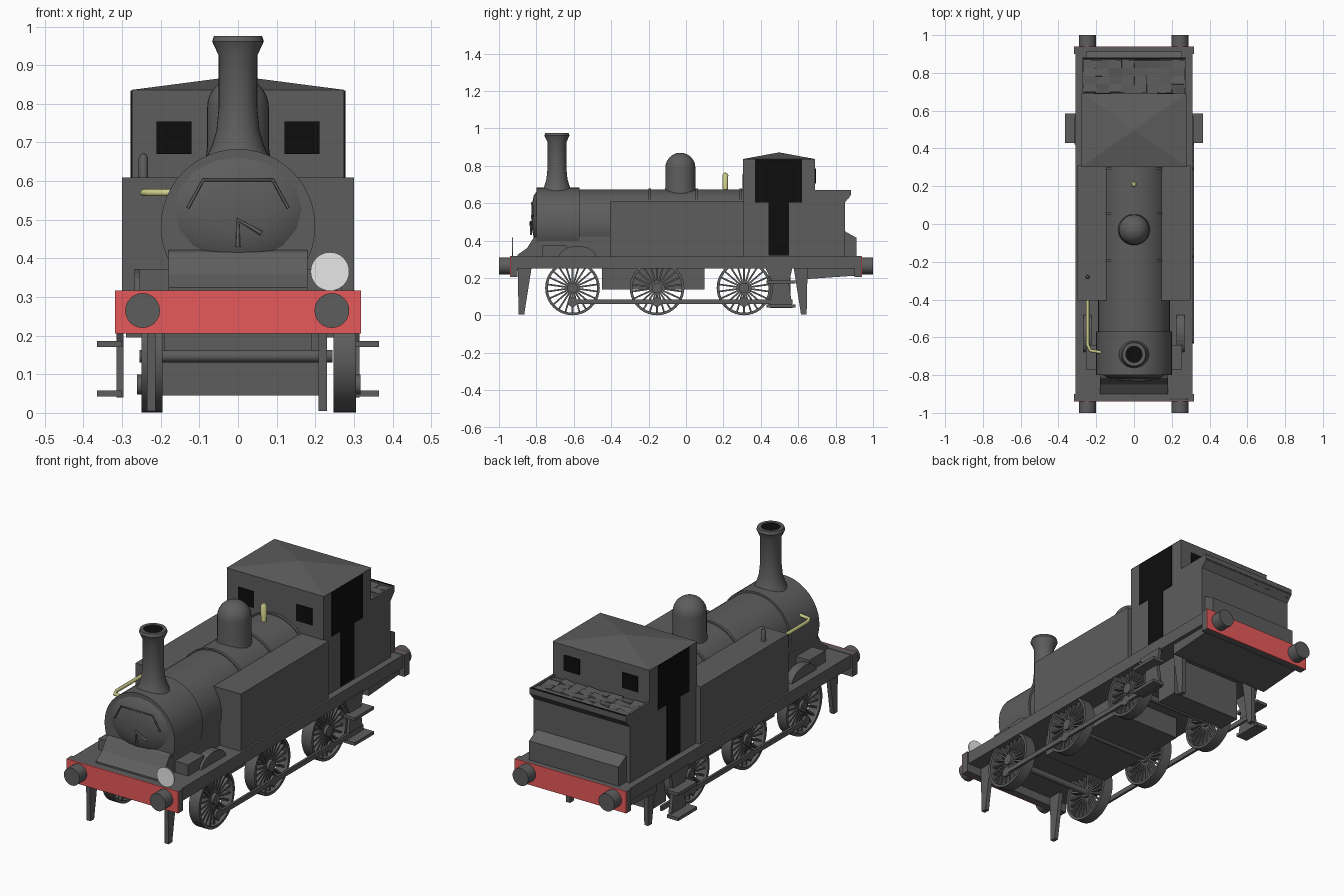
import bpy, bmesh, math, random
from mathutils import Matrix, Vector

random.seed(4)
if "Cube" in bpy.data.objects:
    bpy.data.objects.remove(bpy.data.objects["Cube"], do_unlink=True)


def material(name, r, g, b):
    m = bpy.data.materials.new(name)
    m.use_nodes = True
    m.diffuse_color = (r, g, b, 1)
    m.node_tree.nodes["Principled BSDF"].inputs["Base Color"].default_value = (r, g, b, 1)
    return m


GREY = material("dark_grey", 0.11, 0.11, 0.11)
BLACK = material("black", 0.004, 0.004, 0.004)
RED = material("beam_red", 0.8, 0.1, 0.1)
BRASS = material("pale_brass", 0.62, 0.62, 0.26)
WHITE = material("lamp_white", 0.8, 0.8, 0.8)


def finish(name, bm, mat, smooth=False):
    bmesh.ops.recalc_face_normals(bm, faces=bm.faces)
    me = bpy.data.meshes.new(name)
    bm.to_mesh(me)
    bm.free()
    ob = bpy.data.objects.new(name, me)
    bpy.context.collection.objects.link(ob)
    me.materials.append(mat)
    if smooth:
        bpy.ops.object.select_all(action="DESELECT")
        ob.select_set(True)
        bpy.context.view_layer.objects.active = ob
        bpy.ops.object.shade_smooth_by_angle(angle=math.radians(35))
    return ob


def add_box(bm, x, y, z):
    lo, hi = Vector((x[0], y[0], z[0])), Vector((x[1], y[1], z[1]))
    mat = Matrix.Translation((lo + hi) / 2) @ Matrix.Diagonal((*(hi - lo), 1))
    return bmesh.ops.create_cube(bm, size=1, matrix=mat)


def box(name, x, y, z, mat=GREY):
    bm = bmesh.new()
    add_box(bm, x, y, z)
    return finish(name, bm, mat)


def prism(name, outline, x0, x1, mat=GREY):
    """Extrude a (y, z) outline across x."""
    bm = bmesh.new()
    face = bm.faces.new([bm.verts.new((x0, y, z)) for y, z in outline])
    ext = bmesh.ops.extrude_face_region(bm, geom=[face])
    moved = [v for v in ext["geom"] if isinstance(v, bmesh.types.BMVert)]
    bmesh.ops.translate(bm, verts=moved, vec=(x1 - x0, 0, 0))
    return finish(name, bm, mat)


def add_lathe(bm, profile, axis, loc, sides=32, closed=False):
    """Revolve (radius, height) points about an axis through loc."""
    turn = {"z": Matrix(), "y": Matrix.Rotation(-math.pi / 2, 4, "X"),
            "x": Matrix.Rotation(math.pi / 2, 4, "Y")}[axis]
    mat = Matrix.Translation(loc) @ turn
    pts = [bm.verts.new(mat @ Vector((r, 0, h))) for r, h in profile]
    n = len(pts)
    edges = [bm.edges.new((pts[i], pts[(i + 1) % n])) for i in range(n if closed else n - 1)]
    bmesh.ops.spin(bm, geom=pts + edges, cent=loc, axis=mat.to_3x3() @ Vector((0, 0, 1)),
                   angle=2 * math.pi, steps=sides, use_merge=True)
    bmesh.ops.remove_doubles(bm, verts=bm.verts, dist=1e-5)


def lathe(name, profile, axis, loc, mat=GREY, sides=32):
    bm = bmesh.new()
    add_lathe(bm, profile, axis, loc, sides)
    return finish(name, bm, mat, True)


def rod(name, r, length, axis, loc, mat=GREY, sides=24):
    return lathe(name, [(0, 0), (r, 0), (r, length), (0, length)], axis, loc, mat, sides)


def tube(name, points, r, mat=GREY):
    cu = bpy.data.curves.new(name, "CURVE")
    cu.dimensions = "3D"
    cu.bevel_depth, cu.bevel_resolution, cu.use_fill_caps = r, 2, True
    sp = cu.splines.new("POLY")
    sp.points.add(len(points) - 1)
    for p, co in zip(sp.points, points):
        p.co = (*co, 1)
    cu.materials.append(mat)
    ob = bpy.data.objects.new(name, cu)
    bpy.context.collection.objects.link(ob)


# Footplate, underframe and end beams
box("footplate", (-0.31, 0.31), (-0.93, 0.93), (0.25, 0.315))
box("underframe", (-0.19, 0.19), (-0.45, 0.1), (0.14, 0.26))
box("ashpan", (-0.195, 0.21), (0.44, 0.56), (0.045, 0.26))
prism("rear_tray", [(0.65, 0.26), (0.65, 0.195), (0.91, 0.213), (0.91, 0.26)], -0.29, 0.29)
for end, s in (("front", -1), ("rear", 1)):
    ys = sorted((s * 0.9, s * 0.936))
    box(end + "_beam", (-0.318, 0.318), ys, (0.205, 0.317))
    box(end + "_beam_face", (-0.318, 0.318), sorted((s * 0.936, s * 0.941)), (0.205, 0.317), RED)
    for x in (-0.247, 0.243):
        rod(end + "_buffer", 0.045, 0.062, "y", (x, -1.0 if s < 0 else 0.938, 0.265))

# Boiler, smokebox and bands
C = 0.483
rod("boiler", 0.19, 0.97, "y", (0, -0.6, C), sides=48)
rod("smokebox", 0.2, 0.23, "y", (0, -0.8, C), sides=48)
for y in (-0.2, 0.05, 0.285):
    rod("boiler_band", 0.196, 0.014, "y", (0, y, C), sides=48)
door = lathe("smokebox_door", [(0, -0.026), (0.08, -0.022), (0.14, -0.012), (0.17, 0.005)],
             "y", (0, 0, 0), sides=16)
door.location = (0, -0.802, 0.528)
door.scale = (1, 1, 0.81)
tube("door_rail", [(-0.13, -0.82, 0.53), (-0.09, -0.824, 0.603), (0.09, -0.824, 0.603),
                   (0.13, -0.82, 0.53)], 0.004)
tube("door_handle", [(0, -0.828, 0.43), (0, -0.83, 0.5), (0.06, -0.828, 0.465)], 0.006)
prism("smokebox_saddle", [(-0.9, 0.31), (-0.9, 0.325), (-0.85, 0.36), (-0.815, 0.415),
                          (-0.78, 0.43), (-0.4, 0.43), (-0.4, 0.31)], -0.18, 0.18)

# Chimney, dome and fittings
lathe("chimney", [(0.085, 0.655), (0.068, 0.69), (0.056, 0.73), (0.05, 0.79), (0.05, 0.925),
                  (0.067, 0.962), (0.062, 0.976), (0.045, 0.976), (0.045, 0.93)], "z", (0, -0.69, 0))
rod("chimney_hole", 0.046, 0.005, "z", (0, -0.69, 0.966), BLACK)
dome = [(0.08 * math.cos(a * math.pi / 16), 0.79 + 0.08 * math.sin(a * math.pi / 16)) for a in range(9)]
lathe("steam_dome", [(0.086, 0.64), (0.08, 0.69)] + dome, "z", (0, -0.03, 0))
lathe("whistle", [(0.013, 0.66), (0.016, 0.75), (0.009, 0.762), (0, 0.764)], "z", (0, 0.21, 0), BRASS, 12)
lathe("tank_vent", [(0.012, 0.6), (0.012, 0.66), (0.007, 0.67), (0, 0.672)], "z", (-0.245, -0.28, 0), GREY, 12)
tube("brass_pipe", [(-0.245, -0.4, 0.57), (-0.245, -0.64, 0.57), (-0.232, -0.67, 0.57),
                    (-0.17, -0.68, 0.57)], 0.009, BRASS)
rod("lamp_disc", 0.05, 0.006, "y", (0.238, -0.93, 0.366), WHITE, 32)

# Side tanks, front boxes and splashers
for side, s in (("right", -1), ("left", 1)):
    box(side + "_tank", sorted((s * 0.145, s * 0.3)), (-0.405, 0.31), (0.31, 0.61))
    box(side + "_front_box", sorted((s * 0.17, s * 0.255)), (-0.77, -0.64), (0.31, 0.373))
    arc = [(-0.58 + 0.1 * math.cos(a * math.pi / 10), 0.31 + 0.062 * math.sin(a * math.pi / 10))
           for a in range(11)]
    prism(side + "_splasher", arc, s * 0.225, s * 0.268)

# Cab with shallow pyramid roof
box("cab", (-0.275, 0.275), (0.305, 0.69), (0.31, 0.836))
bm = bmesh.new()
tip = bm.verts.new((0, 0.4975, 0.872))
base = [bm.verts.new((x, y, 0.836)) for x, y in
        ((-0.277, 0.303), (0.277, 0.303), (0.277, 0.692), (-0.277, 0.692))]
bm.faces.new(base)
for i in range(4):
    bm.faces.new((base[i], base[(i + 1) % 4], tip))
finish("cab_roof", bm, GREY)
for s in (-1, 1):
    xs = sorted((s * 0.27, s * 0.278))
    box("cab_side_opening", xs, (0.37, 0.62), (0.605, 0.834), BLACK)
    box("cab_doorway", xs, (0.44, 0.55), (0.32, 0.605), BLACK)
    xs = sorted((s * 0.121, s * 0.211))
    box("cab_front_window", xs, (0.301, 0.307), (0.67, 0.755), BLACK)
    box("cab_rear_window", xs, (0.688, 0.694), (0.705, 0.785), BLACK)

# Bunker with flared back, rear locker and coal
prism("bunker", [(0.69, 0.31), (0.85, 0.31), (0.85, 0.605), (0.88, 0.64), (0.88, 0.655), (0.69, 0.655)],
      -0.275, 0.275)
for s in (-1, 1):
    prism("bunker_side_rim", [(0.69, 0.65), (0.88, 0.65), (0.88, 0.67), (0.69, 0.67)], s * 0.264, s * 0.275)
box("bunker_rear_rim", (-0.275, 0.275), (0.87, 0.882), (0.645, 0.67))
box("bunker_edge_line", (-0.27, 0.27), (0.872, 0.88), (0.669, 0.672), BLACK)
prism("rear_locker", [(0.84, 0.31), (0.912, 0.31), (0.912, 0.415), (0.85, 0.45), (0.84, 0.45)], -0.255, 0.255)
bm = bmesh.new()
for i in range(8):
    for j in range(4):
        x, y = -0.231 + i * 0.066, 0.72 + j * 0.042
        lump = add_box(bm, (x - 0.036, x + 0.036), (y - 0.023, y + 0.023), (0.63, 0.662))
        tilt = Matrix.Rotation(random.uniform(-0.25, 0.25), 3, random.choice("XY"))
        bmesh.ops.rotate(bm, verts=lump["verts"], cent=(x, y, 0.65), matrix=tilt)
finish("coal", bm, GREY)

# Wheels: rim, hub and flat spokes
AXLES = (-0.607, -0.155, 0.31)
SPOKES = 22
for y in AXLES:
    for x0, x1 in ((-0.25, -0.195), (0.247, 0.305)):
        w, cx, loc = x1 - x0, (x0 + x1) / 2, Vector((x0, y, 0.147))
        bm = bmesh.new()
        add_lathe(bm, [(0.132, 0), (0.146, 0), (0.146, w), (0.132, w)], "x", loc, 40, True)
        add_lathe(bm, [(0, 0), (0.028, 0), (0.028, w), (0, w)], "x", loc, 20)
        for k in range(SPOKES):
            new = add_box(bm, (cx - 0.014, cx + 0.014), (y - 0.0045, y + 0.0045), (0.167, 0.285))
            bmesh.ops.rotate(bm, verts=new["verts"], cent=(cx, y, 0.147),
                             matrix=Matrix.Rotation(2 * math.pi * k / SPOKES, 3, "X"))
        finish("wheel", bm, GREY, True)
    rod("axle", 0.016, 0.5, "x", (-0.255, y, 0.147))

# Coupling rods with crank bosses
for x0, x1 in ((-0.262, -0.25), (0.305, 0.317)):
    box("coupling_rod", (x0, x1), (AXLES[0] - 0.01, 0.57), (0.06, 0.085))
    for y in AXLES:
        rod("crank_boss", 0.026, x1 - x0, "x", (x0, y, 0.073), GREY, 16)

# Guard irons and cab steps
for x in (-0.225, 0.22):
    prism("front_guard_iron", [(-0.9, 0.26), (-0.825, 0.26), (-0.865, 0.005), (-0.895, 0.005)], x - 0.011, x + 0.011)
    prism("rear_guard_iron", [(0.575, 0.26), (0.65, 0.26), (0.645, 0.005), (0.615, 0.005)], x - 0.011, x + 0.011)
for s in (-1, 1):
    prism("step_plate", [(0.42, 0.26), (0.57, 0.26), (0.55, 0.17), (0.57, 0.04), (0.45, 0.04), (0.465, 0.17)],
          s * 0.297, s * 0.315)
    for z in (0.05, 0.178):
        box("step_tread", sorted((s * 0.3, s * 0.365)), (0.43, 0.585), (z - 0.008, z + 0.008))
